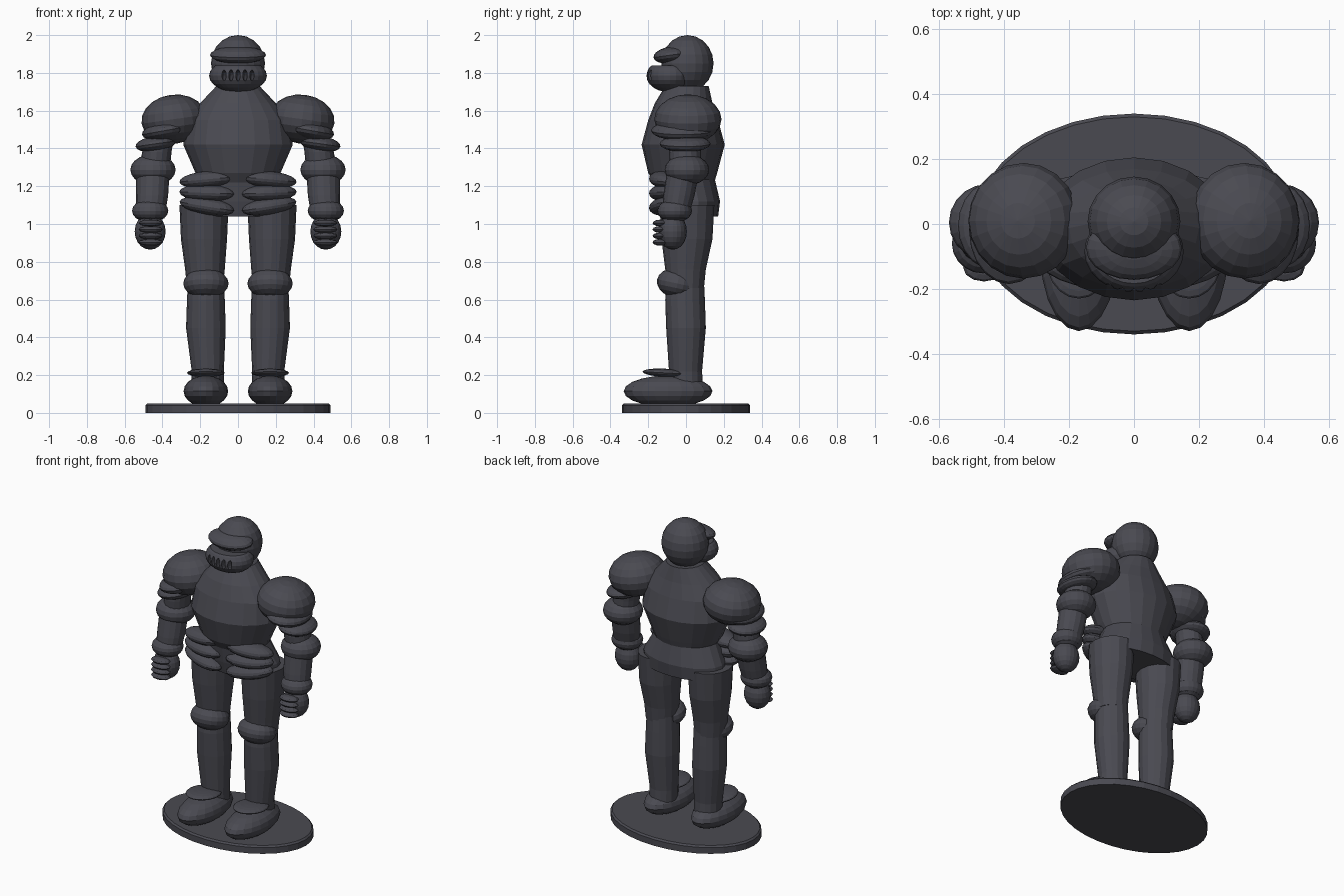
import bpy
import bmesh
from math import cos, sin, pi, radians
from mathutils import Matrix, Vector, Euler

default_cube = bpy.data.objects.get("Cube")
if default_cube:
    bpy.data.objects.remove(default_cube, do_unlink=True)

STEEL = (0.068, 0.068, 0.083, 1.0)
steel = bpy.data.materials.new("dark steel")
steel.use_nodes = True
steel.diffuse_color = STEEL
steel.node_tree.nodes["Principled BSDF"].inputs["Base Color"].default_value = STEEL


def finish(name, bm, mirrored):
    """Turn a bmesh into a named steel object, optionally mirrored across x."""
    bmesh.ops.recalc_face_normals(bm, faces=bm.faces)
    mesh = bpy.data.meshes.new(name)
    bm.to_mesh(mesh)
    bm.free()
    mesh.materials.append(steel)
    obj = bpy.data.objects.new(name, mesh)
    bpy.context.collection.objects.link(obj)
    if mirrored:
        mirror = obj.modifiers.new("Mirror", 'MIRROR')
        mirror.use_mirror_merge = False
    return obj


def ellipsoid(name, center, radii, tilt=(0, 0, 0), mirrored=True, segments=20):
    bm = bmesh.new()
    rotation = Euler([radians(a) for a in tilt]).to_matrix().to_4x4()
    matrix = Matrix.Translation(center) @ rotation @ Matrix.Diagonal((*radii, 1))
    bmesh.ops.create_uvsphere(bm, u_segments=segments, v_segments=segments // 2,
                              radius=1, matrix=matrix)
    return finish(name, bm, mirrored)


def loft(name, rings, mirrored=True, sides=16):
    """Skin elliptical rings given as (z, center x, back y, front y, x radius)."""
    bm = bmesh.new()
    loops = []
    for z, cx, back, front, rx in rings:
        cy, ry = (back + front) / 2, (back - front) / 2
        angles = [2 * pi * i / sides for i in range(sides)]
        loops.append([bm.verts.new((cx + rx * cos(a), cy + ry * sin(a), z))
                      for a in angles])
    for low, high in zip(loops, loops[1:]):
        for i in range(sides):
            j = (i + 1) % sides
            bm.faces.new((low[i], low[j], high[j], high[i]))
    bm.faces.new(loops[0][::-1])
    bm.faces.new(loops[-1])
    return finish(name, bm, mirrored)


# Display base
loft("base", [(0, 0, 0.34, -0.34, 0.49), (0.04, 0, 0.34, -0.34, 0.49),
              (0.05, 0, 0.33, -0.33, 0.48)], mirrored=False, sides=32)

# Feet and legs
ellipsoid("feet", (0.17, -0.095, 0.115), (0.118, 0.235, 0.083))
ellipsoid("instep_plates", (0.17, -0.11, 0.212), (0.1, 0.12, 0.022), (-3, 0, 0))
loft("shins", [(0.14, 0.16, 0.09, -0.09, 0.085), (0.22, 0.16, 0.085, -0.09, 0.085),
               (0.45, 0.17, 0.105, -0.105, 0.105), (0.6, 0.17, 0.1, -0.11, 0.1),
               (0.7, 0.17, 0.095, -0.1, 0.095)])
ellipsoid("knees", (0.17, -0.045, 0.685), (0.12, 0.11, 0.08), (-12, 0, 0))
loft("thighs", [(0.66, 0.175, 0.095, -0.1, 0.095), (0.76, 0.175, 0.105, -0.11, 0.105),
                (0.92, 0.18, 0.14, -0.13, 0.122), (1.1, 0.18, 0.15, -0.14, 0.13)])

# Body: flared skirt, waist, barrel chest and sloping collar
loft("hips", [(1.04, 0, 0.17, -0.13, 0.28), (1.12, 0, 0.18, -0.15, 0.27),
              (1.25, 0, 0.15, -0.17, 0.2)], mirrored=False, sides=20)
loft("chest", [(1.22, 0, 0.15, -0.17, 0.2), (1.27, 0, 0.165, -0.2, 0.225),
               (1.42, 0, 0.205, -0.235, 0.29), (1.55, 0, 0.17, -0.2, 0.27),
               (1.64, 0, 0.14, -0.165, 0.2), (1.73, 0, 0.12, -0.11, 0.115)],
     mirrored=False, sides=20)

# Overlapping hip plates
for i, name in enumerate(("upper", "middle", "lower")):
    ellipsoid(name + "_hip_plates", (0.165, -0.115, 1.235 - 0.07 * i),
              (0.15, 0.075, 0.045), (0, 5 - 7 * i, 14))

# Shoulders and arms
ellipsoid("pauldrons", (0.34, 0.01, 1.555), (0.172, 0.178, 0.13), (0, 8, 0))
ellipsoid("pauldron_bands", (0.385, -0.02, 1.495), (0.125, 0.165, 0.05), (0, 10, 0))
ellipsoid("arm_rings", (0.435, -0.005, 1.425), (0.108, 0.135, 0.042), (0, 8, 0))
loft("upper_arms", [(1.25, 0.445, 0.08, -0.08, 0.08), (1.38, 0.43, 0.08, -0.09, 0.078),
                    (1.52, 0.4, 0.08, -0.08, 0.07)])
ellipsoid("elbows", (0.45, 0.005, 1.287), (0.12, 0.118, 0.082))
loft("forearms", [(1.03, 0.465, 0.01, -0.13, 0.075), (1.15, 0.455, 0.045, -0.12, 0.085),
                  (1.28, 0.45, 0.07, -0.1, 0.088)])
ellipsoid("wrist_cuffs", (0.465, -0.06, 1.07), (0.096, 0.092, 0.062))
ellipsoid("hands", (0.465, -0.07, 0.96), (0.082, 0.075, 0.096))
for i, name in enumerate(("first", "second", "third", "fourth")):
    ellipsoid(name + "_fingers", (0.462, -0.135, 1.005 - 0.034 * i),
              (0.064, 0.042, 0.018), segments=12)

# Helmet with brow and slotted face guard
ellipsoid("helmet", (0, 0.008, 1.85), (0.143, 0.138, 0.15), mirrored=False)
ellipsoid("brow", (0, -0.075, 1.895), (0.148, 0.098, 0.045), (8, 0, 0), mirrored=False)
guard = ellipsoid("face_guard", (0, -0.085, 1.785), (0.153, 0.125, 0.088),
                  mirrored=False, segments=24)

# Slice the guard flat on top
bm = bmesh.new()
bm.from_mesh(guard.data)
cut = bmesh.ops.bisect_plane(bm, geom=bm.verts[:] + bm.edges[:] + bm.faces[:],
                             plane_co=(0, 0, 1.838), plane_no=(0, 0, 1),
                             clear_outer=True)
rim = [e for e in cut["geom_cut"] if isinstance(e, bmesh.types.BMEdge)]
bmesh.ops.contextual_create(bm, geom=rim)
bmesh.ops.recalc_face_normals(bm, faces=bm.faces)
bm.to_mesh(guard.data)
bm.free()

# Breathing slots
bm = bmesh.new()
for i in range(-2, 3):
    spot = Vector((0.037 * i, -0.2, 1.787))
    bmesh.ops.create_uvsphere(bm, u_segments=12, v_segments=8, radius=1,
                              matrix=Matrix.Translation(spot)
                              @ Matrix.Diagonal((0.012, 0.045, 0.03, 1)))
slots = finish("slot_cutter", bm, False)
slots.hide_render = True
boolean = guard.modifiers.new("Slots", 'BOOLEAN')
boolean.operation = 'DIFFERENCE'
boolean.solver = 'EXACT'
boolean.object = slots
bpy.context.view_layer.objects.active = guard
bpy.ops.object.modifier_apply(modifier=boolean.name)
bpy.data.objects.remove(slots, do_unlink=True)
